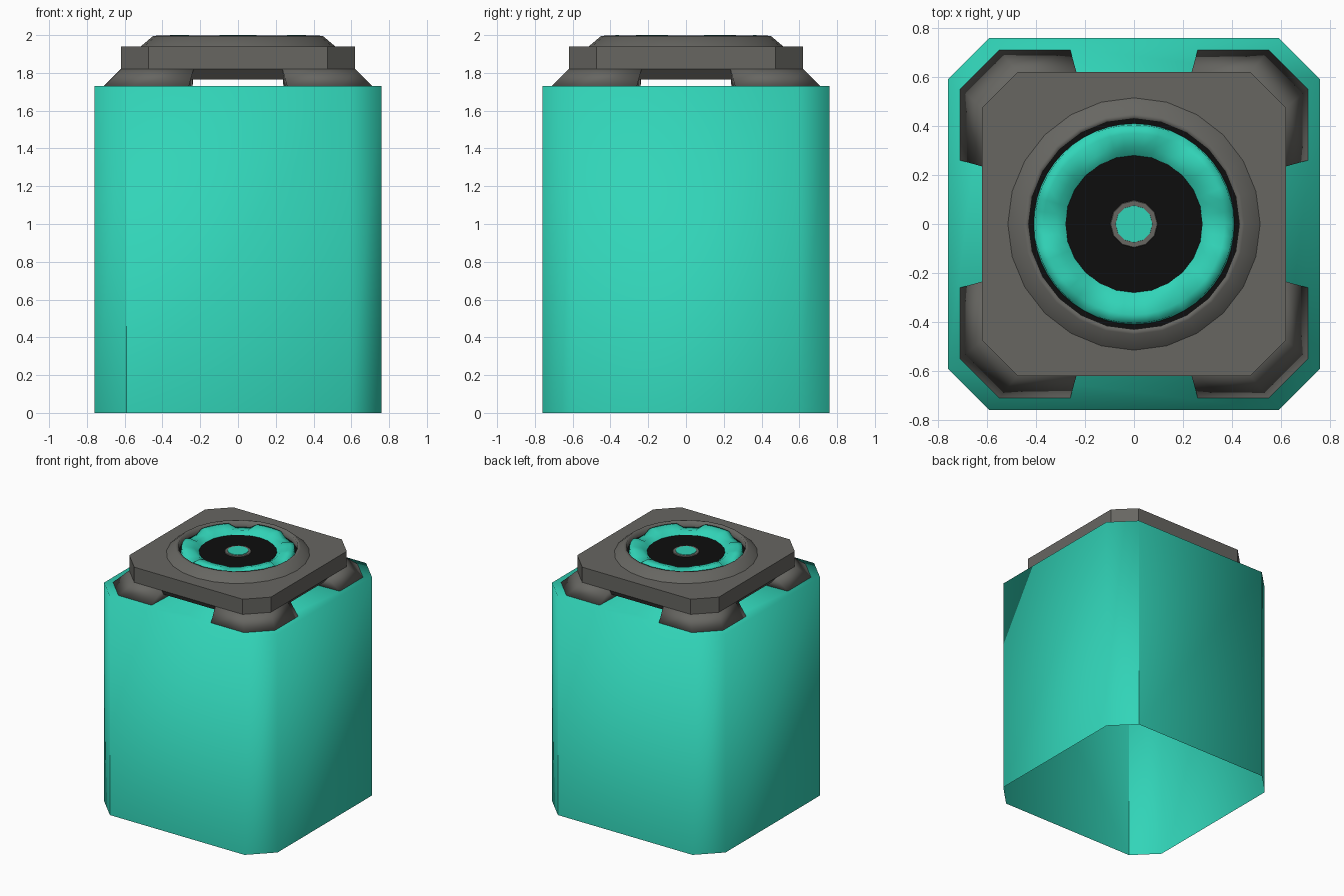
import bpy, bmesh, math
from math import sin, cos, pi

if "Cube" in bpy.data.objects:
    bpy.data.objects.remove(bpy.data.objects["Cube"])


def material(name, rgb):
    m = bpy.data.materials.new(name)
    m.diffuse_color = (*rgb, 1)
    m.use_nodes = True
    m.node_tree.nodes["Principled BSDF"].inputs["Base Color"].default_value = m.diffuse_color
    return m


TEAL = material("teal", (0.031, 0.66, 0.48))
GREY = material("warm grey", (0.135, 0.133, 0.121))
BLACK = material("black", (0.004, 0.004, 0.004))


def octagon(half, short):
    """Chamfered square, anticlockwise."""
    q = [(half, -short), (half, short), (short, half), (-short, half),
         (-half, short), (-half, -short), (-short, -half), (short, -half)]
    return q


def circle(r, n):
    return [(r * cos(2 * pi * i / n), r * sin(2 * pi * i / n)) for i in range(n)]


def loft(name, rings, mat, bottom=True, top=True, smooth=None):
    """Join rings of 3D points with quads, optionally capping the ends."""
    bm = bmesh.new()
    loops = [[bm.verts.new(p) for p in ring] for ring in rings]
    n = len(loops[0])
    for a, b in zip(loops, loops[1:]):
        for i in range(n):
            j = (i + 1) % n
            bm.faces.new((a[i], a[j], b[j], b[i]))
    if bottom:
        bm.faces.new(loops[0][::-1])
    if top:
        bm.faces.new(loops[-1])
    if smooth is not None:
        for f in bm.faces:
            f.smooth = True
        for e in bm.edges:
            if len(e.link_faces) == 2 and e.calc_face_angle() > math.radians(smooth):
                e.smooth = False
    mesh = bpy.data.meshes.new(name)
    bm.to_mesh(mesh)
    bm.free()
    mesh.materials.append(mat)
    ob = bpy.data.objects.new(name, mesh)
    bpy.context.collection.objects.link(ob)
    return ob


def at(points, z):
    return [(x, y, z) for x, y in points]


# Body: chamfered shell, open underneath
body = loft("body", [at(octagon(0.76, 0.59), 0), at(octagon(0.76, 0.59), 1.73)],
            TEAL, bottom=False, smooth=60)
# Two opposite corners keep a crisp edge
for e in body.data.edges:
    a, b = (body.data.vertices[v].co for v in e.vertices)
    if abs(a.z - b.z) > 1 and a.x * a.y > 0 and abs(a.y) > abs(a.x):
        e.use_edge_sharp = True

# Corner feet under the cap plate
foot_low = [(0.24, 0.24), (0.71, 0.26), (0.71, 0.55), (0.55, 0.71), (0.26, 0.71)]
foot_high = [(0.24, 0.24), (0.62, 0.235), (0.62, 0.475), (0.475, 0.62), (0.235, 0.62)]
for k in range(4):
    foot = loft(f"cap_foot_{k + 1}", [at(foot_low, 1.73), at(foot_high, 1.82)], GREY, smooth=50)
    foot.rotation_euler.z = k * pi / 2

# Cap plate with tapered underside
loft("cap_plate", [at(octagon(0.57, 0.44), 1.765), at(octagon(0.62, 0.475), 1.82),
                   at(octagon(0.62, 0.475), 1.94)], GREY)

# Round bevelled collar with a bore
loft("collar", [at(circle(0.515, 24), 1.94), at(circle(0.45, 24), 1.995),
                at(circle(0.43, 24), 1.997), at(circle(0.43, 24), 1.941)],
     GREY, bottom=False, top=False, smooth=40)

# Black floor of the bore
loft("bore_floor", [at(circle(0.43, 24), 1.941), at(circle(0.43, 24), 1.945)], BLACK)


# Teal ring with six notches in its outer rim
def notched(r, z, dip):
    n = 48
    return [(x, y, z - (dip if min(i % 8, 8 - i % 8) < 2 else 0))
            for i, (x, y) in enumerate(circle(r, n))]


loft("notched_ring", [notched(0.41, 1.942, 0), notched(0.405, 1.992, 0.032),
                      notched(0.37, 2.0, 0.036), notched(0.315, 1.985, 0.008),
                      notched(0.275, 1.95, 0)],
     TEAL, bottom=False, top=False, smooth=35)

# Black dial and centre button
loft("dial", [at(circle(0.28, 24), 1.942), at(circle(0.28, 24), 1.955)], BLACK)
loft("button_rim", [at(circle(0.1, 12), 1.95), at(circle(0.095, 12), 1.96)], GREY)
loft("button", [at(circle(0.077, 12), 1.95), at(circle(0.075, 12), 1.963)], TEAL)
